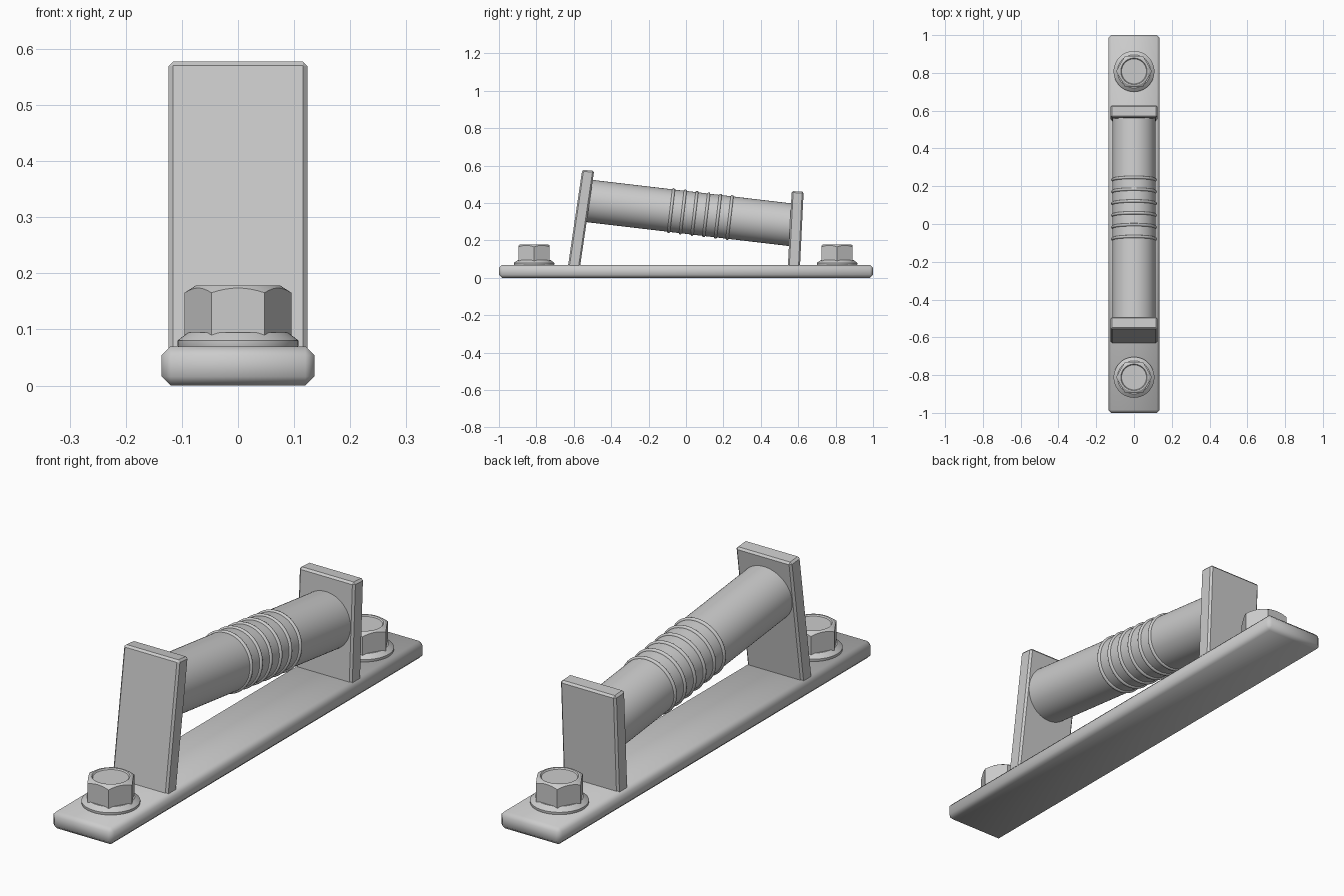
import bpy, bmesh, math
from mathutils import Matrix, Vector

if "Cube" in bpy.data.objects:
    bpy.data.objects.remove(bpy.data.objects["Cube"])


def make(name, bm, angle=40):
    bmesh.ops.recalc_face_normals(bm, faces=bm.faces[:])
    mesh = bpy.data.meshes.new(name)
    bm.to_mesh(mesh)
    bm.free()
    ob = bpy.data.objects.new(name, mesh)
    bpy.context.collection.objects.link(ob)
    bpy.ops.object.select_all(action='DESELECT')
    bpy.context.view_layer.objects.active = ob
    ob.select_set(True)
    bpy.ops.object.shade_smooth_by_angle(angle=math.radians(angle))
    return ob


def slab(name, profile, half_x, bevel, angle=30):
    """Extrude a (y, z) outline symmetrically along x and chamfer its edges."""
    bm = bmesh.new()
    face = bm.faces.new([bm.verts.new((-half_x, y, z)) for y, z in profile])
    ext = bmesh.ops.extrude_face_region(bm, geom=[face])
    verts = [v for v in ext['geom'] if isinstance(v, bmesh.types.BMVert)]
    bmesh.ops.translate(bm, verts=verts, vec=(2 * half_x, 0, 0))
    bmesh.ops.bevel(bm, geom=bm.edges[:], offset=bevel, segments=1, affect='EDGES')
    return make(name, bm, angle)


def lathe(bm, profile, sides=48):
    """Revolve (radius, z) points around z into a closed solid."""
    rings = []
    for r, z in profile:
        rings.append([bm.verts.new((r * math.cos(2 * math.pi * i / sides),
                                    r * math.sin(2 * math.pi * i / sides), z))
                      for i in range(sides)])
    for a, b in zip(rings, rings[1:]):
        for i in range(sides):
            j = (i + 1) % sides
            bm.faces.new((a[i], a[j], b[j], b[i]))
    bm.faces.new(rings[0][::-1])
    bm.faces.new(rings[-1])


# Base plate
slab("base_plate", [(-1, 0), (1, 0), (1, 0.07), (-1, 0.07)], 0.136, 0.016, 50)

# Leaning end posts
slab("front_post", [(-0.633, 0.05), (-0.568, 0.05), (-0.491, 0.572), (-0.555, 0.578)],
     0.124, 0.008)
slab("rear_post", [(0.544, 0.05), (0.609, 0.05), (0.629, 0.461), (0.565, 0.464)],
     0.124, 0.008)

# Sloping grip bar between the posts
axis = Vector((0, 1, -0.118)).normalized()
turn = axis.to_track_quat('Z', 'X').to_matrix().to_4x4()
place = Matrix.Translation((0, 0, 0.35)) @ turn
bm = bmesh.new()
lathe(bm, [(0.114, -0.55), (0.114, 0.588)], 64)
bm.transform(place)
make("grip_bar", bm)

# Thin raised rings around the grip
for k in range(6):
    bpy.ops.mesh.primitive_torus_add(major_radius=0.113, minor_radius=0.008,
                                     major_segments=64, minor_segments=10)
    ring = bpy.context.object
    ring.name = f"grip_ring_{k + 1}"
    ring.matrix_world = place @ Matrix.Translation((0, 0, -0.08 + 0.063 * k))
    bpy.ops.object.shade_smooth()

# Flanged hex bolts at both ends
for label, y in (("front", -0.812), ("rear", 0.808)):
    pos = Matrix.Translation((0, y, 0))
    bm = bmesh.new()
    lathe(bm, [(0.104, 0.06), (0.108, 0.073), (0.108, 0.08), (0.102, 0.085),
               (0.088, 0.095)])
    bm.transform(pos)
    make(label + "_bolt_flange", bm, 30)

    # Chamfer envelope, with a shallow dish in the top
    bm = bmesh.new()
    lathe(bm, [(0.12, 0.06), (0.12, 0.149), (0.076, 0.178), (0.07, 0.178), (0.066, 0.173)])
    bm.transform(pos)
    envelope = make(label + "_chamfer_cutter", bm)

    bm = bmesh.new()
    bmesh.ops.create_cone(bm, cap_ends=True, segments=6, radius1=0.095, radius2=0.095,
                          depth=0.12, matrix=Matrix.Translation((0, y, 0.14))
                          @ Matrix.Rotation(math.radians(90), 4, 'Z'))
    # Turn the hexagon so its corners point along x
    xs = max(abs(v.co.x) for v in bm.verts)
    if xs < 0.09:
        bmesh.ops.rotate(bm, verts=bm.verts[:], cent=(0, y, 0),
                         matrix=Matrix.Rotation(math.radians(30), 3, 'Z'))
    head = make(label + "_bolt_head", bm)
    mod = head.modifiers.new("chamfer", 'BOOLEAN')
    mod.operation = 'INTERSECT'
    mod.object = envelope
    mod.solver = 'EXACT'
    bpy.ops.object.modifier_apply(modifier=mod.name)
    bpy.data.objects.remove(envelope)
    bpy.ops.object.shade_smooth_by_angle(angle=math.radians(25))
